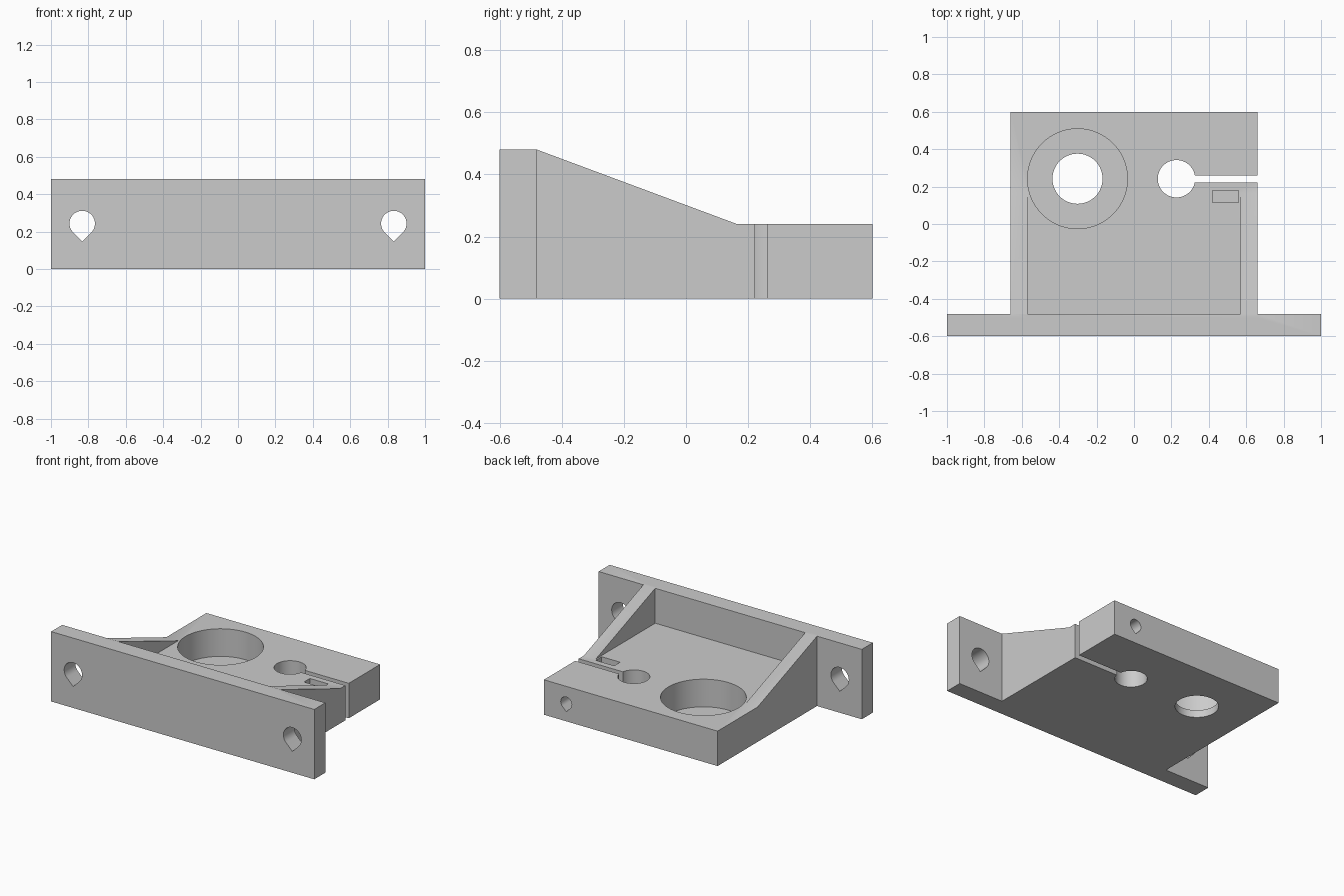
import bpy, bmesh, math
from mathutils import Vector

cube = bpy.data.objects.get("Cube")
if cube:
    bpy.data.objects.remove(cube, do_unlink=True)

grey = bpy.data.materials.new("light_grey")
grey.use_nodes = True
grey.diffuse_color = (0.6, 0.6, 0.6, 1)
grey.node_tree.nodes["Principled BSDF"].inputs["Base Color"].default_value = grey.diffuse_color


def prism(name, points, axis, lo, hi):
    """Extrude a 2D outline along x, y or z from lo to hi."""
    place = {"x": lambda a, b: Vector((lo, a, b)),
             "y": lambda a, b: Vector((a, lo, b)),
             "z": lambda a, b: Vector((a, b, lo))}[axis]
    step = Vector([(hi - lo) * (axis == k) for k in "xyz"])
    bm = bmesh.new()
    face = bm.faces.new([bm.verts.new(place(a, b)) for a, b in points])
    out = bmesh.ops.extrude_face_region(bm, geom=[face])
    bmesh.ops.translate(bm, vec=step, verts=[v for v in out["geom"] if isinstance(v, bmesh.types.BMVert)])
    bmesh.ops.recalc_face_normals(bm, faces=bm.faces)
    mesh = bpy.data.meshes.new(name)
    bm.to_mesh(mesh)
    bm.free()
    mesh.materials.append(grey)
    obj = bpy.data.objects.new(name, mesh)
    bpy.context.collection.objects.link(obj)
    return obj


def box(name, x0, x1, y0, y1, z0, z1):
    return prism(name, [(x0, y0), (x1, y0), (x1, y1), (x0, y1)], "z", z0, z1)


def circle(cx, cy, r, n=64):
    return [(cx + r * math.cos(math.tau * i / n), cy + r * math.sin(math.tau * i / n)) for i in range(n)]


def teardrop(cx, cz, r, n=36):
    """Round hole with a right-angled point at the bottom."""
    arc = [math.radians(-45 + 270 * i / n) for i in range(n + 1)]
    return [(cx + r * math.cos(a), cz + r * math.sin(a)) for a in arc] + [(cx, cz - r * math.sqrt(2))]


def combine(target, others, operation):
    """Boolean the other objects into the target, then discard them."""
    for other in others:
        other.hide_render = True
        mod = target.modifiers.new(other.name, "BOOLEAN")
        mod.operation = operation
        mod.solver = "EXACT"
        mod.object = other
    bpy.context.view_layer.update()
    graph = bpy.context.evaluated_depsgraph_get()
    mesh = bpy.data.meshes.new_from_object(target.evaluated_get(graph))
    target.modifiers.clear()
    target.data = mesh
    for other in others:
        bpy.data.objects.remove(other, do_unlink=True)


# Solid parts: base block, mounting plate and two sloping ribs
bracket = box("mounting_bracket", -0.66, 0.66, -0.5, 0.6, 0, 0.24)
plate = box("mounting_plate", -1, 1, -0.6, -0.48, 0, 0.48)
slope = [(-0.5, 0.2), (-0.5, 0.48), (-0.48, 0.48), (0.165, 0.24), (0.165, 0.2)]
ribs = [prism("left_rib", slope, "x", 0.57, 0.66),
        prism("right_rib", slope, "x", -0.66, -0.57)]
combine(bracket, [plate] + ribs, "UNION")

# Openings: bearing seat, rod clamp with slit, nut pocket and screw holes
cutters = [
    prism("bearing_seat", circle(-0.302, 0.242, 0.267, 96), "z", 0.05, 0.6),
    prism("bearing_hole", circle(-0.302, 0.242, 0.134), "z", -0.1, 0.6),
    prism("rod_hole", circle(0.227, 0.242, 0.1), "z", -0.1, 0.6),
    box("clamp_slit", 0.25, 0.8, 0.222, 0.26, -0.1, 0.6),
    box("nut_pocket", 0.42, 0.56, 0.116, 0.18, 0.05, 0.6),
    prism("clamp_screw_hole", teardrop(0.49, 0.125, 0.042), "y", 0.15, 0.7),
]
for side in (-1, 1):
    cutters.append(prism("plate_screw_hole", teardrop(side * 0.833, 0.243, 0.068), "y", -0.7, -0.4))
combine(bracket, cutters, "DIFFERENCE")

# Smooth the round walls and keep the edges sharp
for obj in bpy.context.selected_objects:
    obj.select_set(False)
bpy.context.view_layer.objects.active = bracket
bracket.select_set(True)
bpy.ops.object.shade_smooth_by_angle(angle=math.radians(30))
